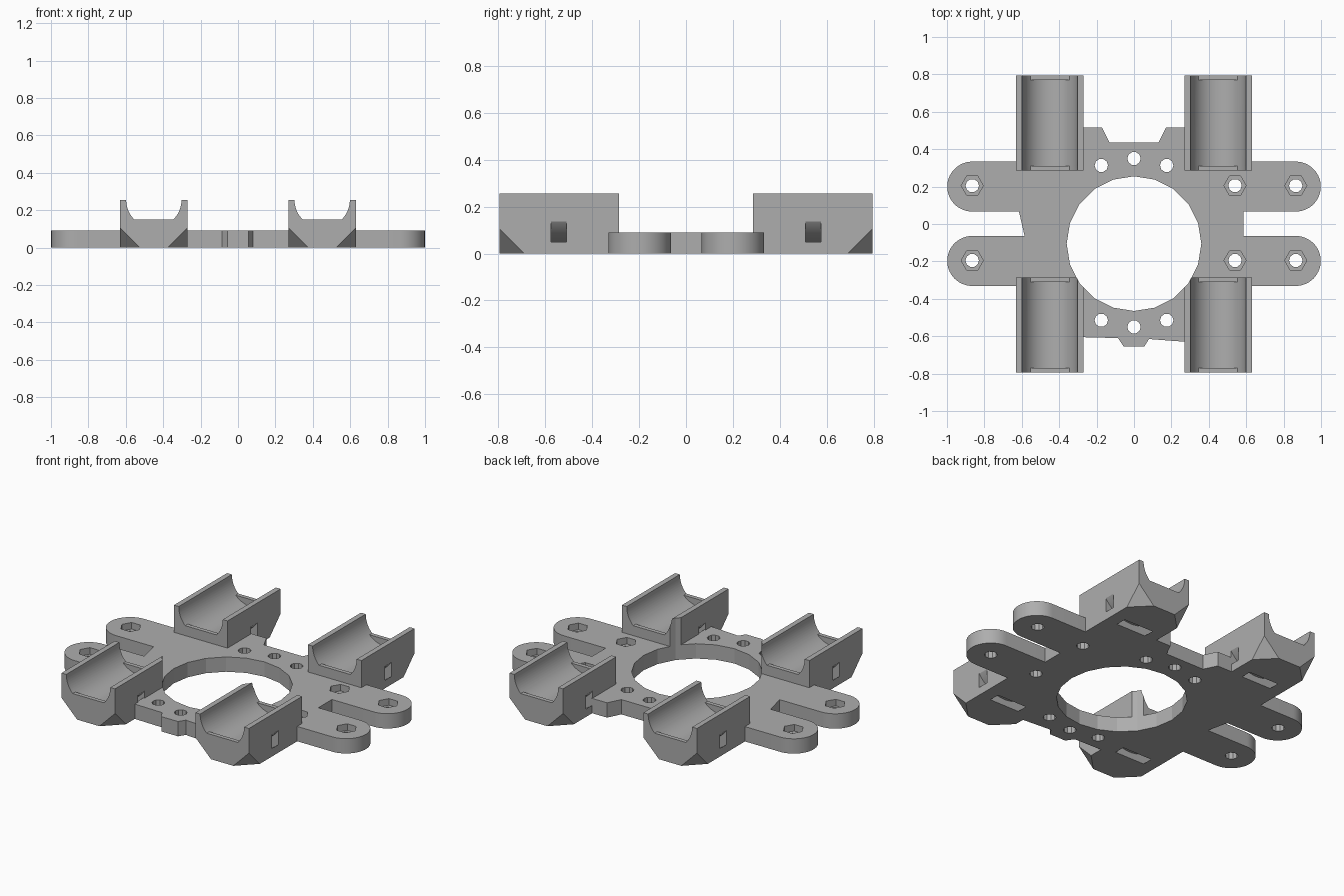
import bpy, bmesh
from math import sin, cos, pi

cube = bpy.data.objects.get("Cube")
if cube:
    bpy.data.objects.remove(cube, do_unlink=True)

grey = bpy.data.materials.new("plain grey")
grey.use_nodes = True
grey.diffuse_color = (0.42, 0.42, 0.42, 1)
grey.node_tree.nodes["Principled BSDF"].inputs["Base Color"].default_value = (0.42, 0.42, 0.42, 1)

PLATE_H, HOLDER_H = 0.09, 0.255
X_IN, X_MID, X_OUT = 0.27, 0.45, 0.63
Y_IN, Y_OUT = 0.285, 0.795
TROUGH_R = 0.148


def arc(cx, cy, r, start, end, n):
    """Points on an arc, both ends included."""
    return [(cx + r * cos(start + (end - start) * i / n),
             cy + r * sin(start + (end - start) * i / n)) for i in range(n + 1)]


def finish(bm, name):
    bmesh.ops.recalc_face_normals(bm, faces=bm.faces)
    mesh = bpy.data.meshes.new(name)
    bm.to_mesh(mesh)
    bm.free()
    mesh.materials.append(grey)
    obj = bpy.data.objects.new(name, mesh)
    bpy.context.collection.objects.link(obj)
    return obj


def prism(name, pts, lo, hi, axis="z"):
    """Extrude a profile along z (x, y points) or along y (x, z points)."""
    bm = bmesh.new()
    place = (lambda a, b, h: (a, b, h)) if axis == "z" else (lambda a, b, h: (a, h, b))
    face = bm.faces.new([bm.verts.new(place(a, b, lo)) for a, b in pts])
    new = bmesh.ops.extrude_face_region(bm, geom=[face])["geom"]
    shift = place(0, 0, hi - lo)
    bmesh.ops.translate(bm, vec=shift, verts=[v for v in new if isinstance(v, bmesh.types.BMVert)])
    return finish(bm, name)


def boolean(target, tool, operation="DIFFERENCE"):
    mod = target.modifiers.new(operation.lower(), "BOOLEAN")
    mod.operation, mod.solver, mod.object = operation, "EXACT", tool
    bpy.context.view_layer.objects.active = target
    bpy.ops.object.modifier_apply(modifier=mod.name)
    bpy.data.objects.remove(tool, do_unlink=True)


def corner_cutter(x, y, dx, dy, size=0.105, e=0.02):
    """Tetrahedron that trims a bottom corner; dx and dy point inward."""
    far = size + 2 * e
    bm = bmesh.new()
    for u, v, w in ((-e, -e, -e), (far, -e, -e), (-e, far, -e), (-e, -e, far)):
        bm.verts.new((x + dx * u, y + dy * v, w))
    bmesh.ops.convex_hull(bm, input=bm.verts)
    return finish(bm, "corner_cutter")


def holder(sx, sy):
    """Trough block with end lips, a curved strap channel and trimmed corners."""
    cx = sx * X_MID

    def span(a, b):
        return sorted((sy * a, sy * b))

    half = X_OUT - X_MID
    body = prism("holder", [(cx - half, 0), (cx + half, 0), (cx + half, HOLDER_H), (cx - half, HOLDER_H)],
                 *span(Y_IN, Y_OUT), "y")
    cap = [(cx + TROUGH_R, 0.3), (cx - TROUGH_R, 0.3)]
    bed = arc(cx, HOLDER_H, TROUGH_R, pi, 2 * pi, 36)
    boolean(body, prism("bed_cutter", bed + cap, *span(Y_IN + 0.025, Y_OUT - 0.025), "y"))
    lip = [(x, max(z, 0.15)) for x, z in bed if z > 0.147]
    boolean(body, prism("lip_cutter", lip + cap, *span(Y_IN - 0.05, Y_OUT + 0.05), "y"))
    strap = arc(cx, HOLDER_H, 0.274, pi, 2 * pi, 36) + arc(cx, HOLDER_H, 0.216, 2 * pi, pi, 36)
    boolean(body, prism("strap_cutter", strap, *span(0.51, 0.575), "y"))
    for dx in (-1, 1):
        boolean(body, corner_cutter(cx - dx * half, sy * Y_OUT, dx, -sy))
    return body


# Base plate outline, counter-clockwise from the front tab
IN, Y_LAP = X_IN + 0.008, Y_IN + 0.008
right_arm_front = arc(0.865, -0.1975, 0.1335, -pi / 2, pi / 2, 28)
right_arm_back = arc(0.865, 0.2, 0.1335, -pi / 2, pi / 2, 28)
left_arm_back = [(-x, y) for x, y in reversed(right_arm_back)]
left_arm_front = [(-x, y) for x, y in reversed(right_arm_front)]
outline = [(-0.085, -0.61), (-0.055, -0.655), (0.055, -0.655), (0.08, -0.615), (IN, -0.63),
           (IN, -Y_LAP), (X_OUT - 0.01, -Y_LAP), (X_OUT - 0.01, -0.331)]
outline += right_arm_front + [(0.585, -0.064), (0.585, 0.0665)] + right_arm_back
outline += [(X_OUT - 0.01, 0.3335), (X_OUT - 0.01, Y_LAP), (IN, Y_LAP), (IN, 0.515),
            (0.17, 0.515), (0.13, 0.435), (-0.13, 0.435), (-0.17, 0.515), (-IN, 0.515),
            (-IN, Y_LAP), (0.01 - X_OUT, Y_LAP), (0.01 - X_OUT, 0.3335)]
outline += left_arm_back + [(-0.615, 0.0665), (-0.585, -0.064)] + left_arm_front
outline += [(0.01 - X_OUT, -0.331), (0.01 - X_OUT, -Y_LAP), (-IN, -Y_LAP), (-IN, -0.605)]
frame = prism("carriage_plate", outline, 0, PLATE_H)

# Four holders joined to the plate
for sx in (-1, 1):
    for sy in (-1, 1):
        boolean(frame, holder(sx, sy), "UNION")


def drill(x, y, r, sides, bottom=-0.1):
    pts = arc(x, y, r, 0, 2 * pi, sides)[:-1]
    boolean(frame, prism("drill", pts, bottom, 0.4))


# Central opening, ring of small holes, and bolt holes with hexagonal pockets
drill(0, -0.105, 0.36, 20)
for x, back, front in ((-0.175, 0.313, -0.515), (0, 0.35, -0.55), (0.175, 0.313, -0.515)):
    drill(x, back, 0.036, 10)
    drill(x, front, 0.036, 10)
for x in (-0.865, 0.54, 0.865):
    for y in (-0.195, 0.205):
        drill(x, y, 0.036, 10)
        drill(x, y, 0.059, 6, 0.05)

# Smooth the fine curves, keep every other edge sharp
bpy.ops.object.select_all(action="DESELECT")
frame.select_set(True)
bpy.context.view_layer.objects.active = frame
bpy.ops.object.shade_smooth_by_angle(angle=pi / 18)
